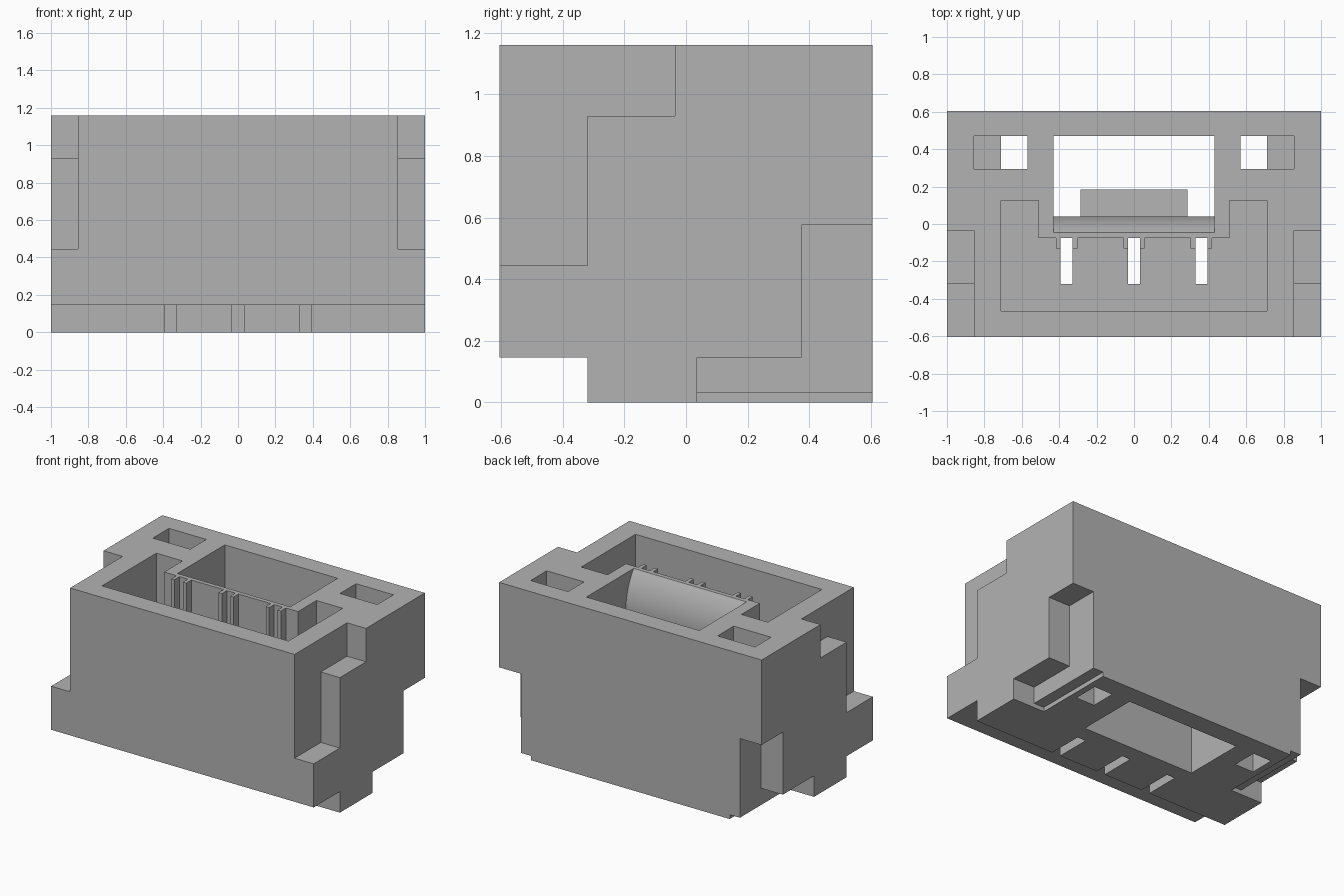
import bpy, bmesh, math
from mathutils import Vector

if "Cube" in bpy.data.objects:
    bpy.data.objects.remove(bpy.data.objects["Cube"], do_unlink=True)

W, D, H = 1.0, 0.605, 1.16     # half width, half depth, height
STEP = -0.32                   # front face of the narrow foot
FLOOR = 0.29                   # floor of the contact cavity
OUT = 0.2                      # cutter overshoot

grey = bpy.data.materials.new("housing_grey")
grey.use_nodes = True
grey.diffuse_color = (0.45, 0.45, 0.45, 1)
grey.node_tree.nodes["Principled BSDF"].inputs["Base Color"].default_value = (0.45, 0.45, 0.45, 1)


def prism(name, outline, extrusion):
    """Extrude a closed 3D outline along a vector."""
    bm = bmesh.new()
    face = bm.faces.new([bm.verts.new(p) for p in outline])
    grown = bmesh.ops.extrude_face_region(bm, geom=[face], use_keep_orig=True)
    moved = [v for v in grown["geom"] if isinstance(v, bmesh.types.BMVert)]
    bmesh.ops.translate(bm, verts=moved, vec=Vector(extrusion))
    bmesh.ops.recalc_face_normals(bm, faces=bm.faces)
    mesh = bpy.data.meshes.new(name)
    bm.to_mesh(mesh)
    bm.free()
    mesh.materials.append(grey)
    obj = bpy.data.objects.new(name, mesh)
    bpy.context.collection.objects.link(obj)
    return obj


def plan_prism(name, points, z0, z1):
    return prism(name, [(x, y, z0) for x, y in points], (0, 0, z1 - z0))


def side_prism(name, points, half):
    return prism(name, [(-half, y, z) for y, z in points], (2 * half, 0, 0))


def box(name, x0, x1, y0, y1, z0, z1):
    return plan_prism(name, [(x0, y0), (x1, y0), (x1, y1), (x0, y1)], z0, z1)


def cut(cutter):
    """Subtract a cutter from the housing and discard it."""
    mod = housing.modifiers.new("cut", 'BOOLEAN')
    mod.operation = 'DIFFERENCE'
    mod.solver = 'EXACT'
    mod.object = cutter
    cutter.hide_render = True
    bpy.ops.object.modifier_apply(modifier=mod.name)
    bpy.data.objects.remove(cutter, do_unlink=True)


# Main housing, with the front overhanging a narrower foot
housing = side_prism("housing", [(-D, 0.145), (STEP, 0.145), (STEP, 0), (D, 0), (D, H), (-D, H)], W)
bpy.context.view_layer.objects.active = housing
housing.select_set(True)

# Contact cavity: a U in plan, with thin ribs beside each contact slot
contacts = (-0.36, 0, 0.36)
wall, rib = -0.075, -0.13
plan = [(-0.51, wall)]
for c in contacts:
    plan += [(c - 0.057, wall), (c - 0.057, rib), (c - 0.032, rib), (c - 0.032, wall),
             (c + 0.032, wall), (c + 0.032, rib), (c + 0.057, rib), (c + 0.057, wall)]
plan += [(0.51, wall), (0.51, 0.125), (0.71, 0.125), (0.71, -0.465),
         (-0.71, -0.465), (-0.71, 0.125), (-0.51, 0.125)]
cut(plan_prism("cavity_cutter", plan, FLOOR, H + OUT))

# Contact slots through the floor, open at the front of the foot
for c in contacts:
    cut(box("slot_cutter", c - 0.032, c + 0.032, STEP - 0.001, wall, -OUT, FLOOR + 0.05))

# Latch window, its front wall rounded over at the top
r, rise = 0.41, 0.25
arc = []
for i in range(13):
    h = rise * (1 - i / 12)
    arc.append((0.04 - r + math.sqrt(r * r - h * h), H - rise + h))
cut(side_prism("window_cutter", [(0.47, -OUT), (0.47, H + OUT), (arc[0][0], H + OUT)] + arc
               + [(0.04, -OUT)], 0.43))

# Side notches and stepped pockets, mirrored left and right
for s in (-1, 1):
    def side_cut(x0, x1, *rest):
        cut(box("notch_cutter", min(s * x0, s * x1), max(s * x0, s * x1), *rest))
    # front corner relief, in two steps
    side_cut(0.855, W + OUT, -D - OUT, STEP, 0.445, H + OUT)
    side_cut(0.855, W + OUT, STEP - 0.05, -0.035, 0.93, H + OUT)
    # rear corner relief, with a shallow step under it
    side_cut(0.835, W + OUT, 0.375, D + OUT, -OUT, 0.575)
    side_cut(0.835, W + OUT, 0.035, D + OUT, -OUT, 0.145)
    side_cut(0.757, W + OUT, 0.035, D + OUT, -OUT, 0.03)
    # rear pocket, part through and part blind
    side_cut(0.57, 0.712, 0.295, 0.47, -OUT, H + OUT)
    side_cut(0.70, 0.855, 0.295, 0.47, 0.75, H + OUT)

# Smooth only the rounded latch wall
bpy.ops.object.shade_smooth_by_angle(angle=math.radians(25))

# Latch hook inside the window
side_prism("latch_hook", [(0.02, 0.80), (0.04, 0.80), (0.185, 0.58), (0.185, 0.48), (0.02, 0.48)], 0.285)
